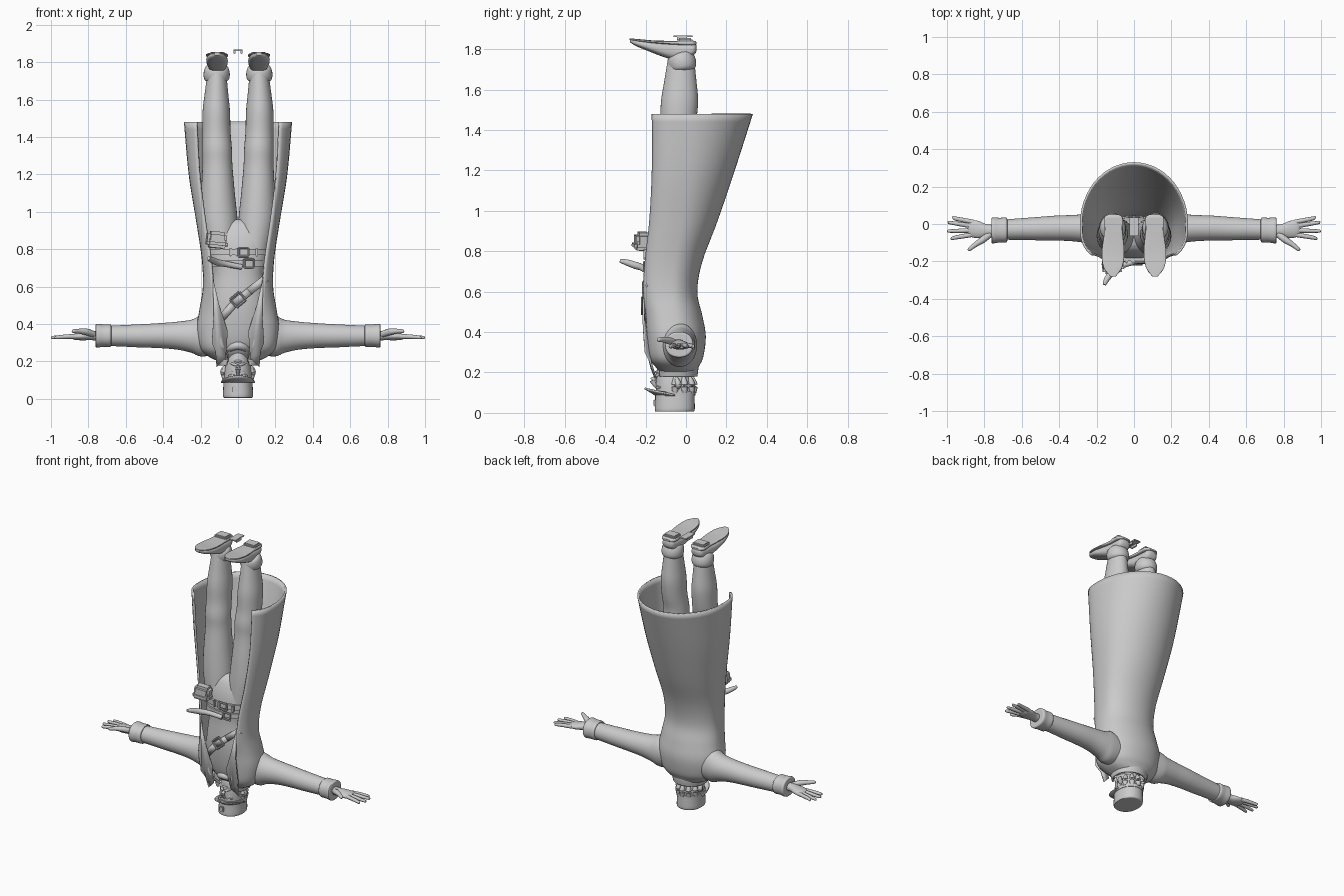
import bpy, bmesh, math
from mathutils import Vector, Matrix

def finish(name, bm, mirror=False, thick=0, angle=40):
    bmesh.ops.recalc_face_normals(bm, faces=bm.faces)
    me = bpy.data.meshes.new(name)
    bm.to_mesh(me); bm.free()
    ob = bpy.data.objects.new(name, me)
    bpy.context.collection.objects.link(ob)
    if thick:
        s = ob.modifiers.new("thickness", 'SOLIDIFY'); s.thickness = thick; s.offset = 0
    if mirror:
        ob.modifiers.new("mirror", 'MIRROR')
    bpy.ops.object.select_all(action='DESELECT')
    ob.select_set(True); bpy.context.view_layer.objects.active = ob
    bpy.ops.object.shade_smooth_by_angle(angle=math.radians(angle))
    return ob

def smooth_rows(rows, k=4):
    """Catmull-Rom interpolation of rows of numbers."""
    out = []
    for i in range(len(rows) - 1):
        a, b, c, d = rows[max(i-1, 0)], rows[i], rows[i+1], rows[min(i+2, len(rows)-1)]
        for j in range(k):
            t = j / k
            out.append([.5*(2*q + (r-p)*t + (2*p-5*q+4*r-s)*t*t + (3*q-p-3*r+s)*t**3)
                        for p, q, r, s in zip(a, b, c, d)])
    return out + [list(rows[-1])]

def skin(bm, rings, closed=True):
    vs = [[bm.verts.new(p) for p in r] for r in rings]
    n = len(vs[0])
    for a, b in zip(vs, vs[1:]):
        for i in range(n if closed else n-1):
            j = (i+1) % n
            bm.faces.new((a[i], a[j], b[j], b[i]))
    if closed:
        bm.faces.new(vs[0]); bm.faces.new(vs[-1])

def loft(name, axis, rows, n=2, mirror=False, k=4, sides=32):
    """rows: position on axis, two centre coords, two radii (remaining axes in order)."""
    bm, rings = bmesh.new(), []
    for p, c1, c2, r1, r2 in smooth_rows(rows, k):
        ring = []
        for i in range(sides):
            a = 2*math.pi*i/sides
            c, s = math.cos(a), math.sin(a)
            q = [c1 + r1*math.copysign(abs(c)**(2/n), c), c2 + r2*math.copysign(abs(s)**(2/n), s)]
            q.insert('xyz'.index(axis), p)
            ring.append(q)
        rings.append(ring)
    skin(bm, rings)
    return finish(name, bm, mirror)

def tube(name, pts, mirror=False, sides=16, k=4):
    """pts: x, y, z, radius along a path."""
    rows, bm, rings = smooth_rows(pts, k), bmesh.new(), []
    for i, r in enumerate(rows):
        d = Vector(rows[min(i+1, len(rows)-1)][:3]) - Vector(rows[max(i-1, 0)][:3])
        q = d.to_track_quat('Z', 'Y')
        rings.append([Vector(r[:3]) + q @ Vector((r[3]*math.cos(2*math.pi*j/sides), r[3]*math.sin(2*math.pi*j/sides), 0))
                      for j in range(sides)])
    skin(bm, rings)
    return finish(name, bm, mirror)

def wrap(name, rows, thick=.012, seg=40):
    """Open-fronted cloth. rows: z, half width, front y, back y, opening half width, middle y."""
    bm, rings = bmesh.new(), []
    for z, w, yf, yb, g, ym in smooth_rows(rows, 5):
        b = (ym - yf) / (1 - (g/w)**3)**(1/3)
        a0 = math.acos(min(1, (g/w)**1.5))
        half = []
        for i in range(seg//2 + 1):
            a = -a0 + (a0 + math.pi/2) * i / (seg//2)
            c, s = max(0, math.cos(a)), math.sin(a)
            half.append((w*c**(2/3), ym - b*abs(s)**(2/3), z) if s < 0 else (w*c, ym + (yb-ym)*s, z))
        rings.append(half + [(-x, y, zz) for x, y, zz in half[-2::-1]])
    skin(bm, rings, False)
    return finish(name, bm, thick=thick)

def box(name, loc, size, rot=(0, 0, 0), bevel=.008, mirror=False):
    bm = bmesh.new()
    bmesh.ops.create_cube(bm, size=1)
    bmesh.ops.scale(bm, vec=size, verts=bm.verts)
    bmesh.ops.bevel(bm, geom=bm.edges[:], offset=bevel, segments=2, affect='EDGES')
    R = Matrix.Rotation(rot[2], 4, 'Z') @ Matrix.Rotation(rot[1], 4, 'Y') @ Matrix.Rotation(rot[0], 4, 'X')
    bmesh.ops.transform(bm, matrix=Matrix.Translation(loc) @ R, verts=bm.verts)
    return finish(name, bm, mirror)

def plate(name, pts, thick=.01, mirror=False):
    bm = bmesh.new()
    bm.faces.new([bm.verts.new(p) for p in pts])
    return finish(name, bm, mirror, thick)

def buckle(name, loc, w, h, tilt=0):
    c, s = math.cos(tilt), math.sin(tilt)
    corners = [(-w, -h), (w, -h), (w, h), (-w, h)]
    P = [(loc[0]+c*a+s*b, loc[1], loc[2]-s*a+c*b) for a, b in corners]
    for i in range(4):
        tube(name, [(*P[i], .006), (*P[(i+1) % 4], .006)], sides=8, k=1)

# Long coat, open at the front, hem at the top
wrap("coat", [(1.48, .283, -.165, .325, .22, .0), (1.2, .258, -.165, .235, .205, -.01), (.95, .218, -.178, .15, .175, -.03),
              (.75, .188, -.2, .075, .145, -.06), (.6, .182, -.208, .05, .13, -.07), (.48, .2, -.195, .075, .12, -.06),
              (.38, .215, -.19, .092, .1, -.05), (.28, .2, -.18, .08, .075, -.05), (.235, .16, -.15, .06, .06, -.045),
              (.205, .1, -.12, .045, .05, -.04)])
# Turned collar and lapels
wrap("collar", [(.27, .11, -.13, .05, .06, -.04), (.22, .11, -.13, .055, .055, -.04), (.18, .1, -.125, .05, .06, -.04)])
plate("lapel", [(.135, -.212, .65), (.1, -.212, .5), (.055, -.205, .36), (.065, -.17, .22), (.115, -.15, .17),
                (.12, -.175, .25), (.14, -.2, .3), (.13, -.21, .45)], mirror=True)

# Torso with waistcoat and shirt, hips
loft("torso", 'z', [(.2, 0, -.05, .05, .05), (.26, 0, -.055, .1, .095), (.35, 0, -.055, .16, .125), (.5, 0, -.07, .16, .127),
                    (.65, 0, -.075, .14, .115), (.72, 0, -.08, .15, .11)], 2.3)
loft("hips", 'z', [(.66, 0, -.075, .14, .108), (.75, 0, -.075, .16, .112), (.85, 0, -.07, .175, .105),
                   (.93, 0, -.065, .14, .08), (.96, 0, -.06, .08, .05)], 2.3)
# Legs
loft("leg", 'z', [(.8, .085, -.07, .085, .098), (.95, .1, -.065, .098, .1), (1.1, .107, -.06, .09, .095),
                  (1.25, .11, -.055, .08, .085), (1.34, .112, -.055, .079, .085), (1.43, .115, -.04, .075, .088),
                  (1.54, .116, -.032, .073, .092), (1.64, .115, -.028, .062, .08), (1.75, .113, -.025, .05, .065)], mirror=True)
# Boots
tube("boot_cuff", [(.114, -.012, 1.695, .05), (.114, -.014, 1.71, .066), (.114, -.022, 1.74, .07),
                   (.114, -.03, 1.77, .062), (.114, -.034, 1.782, .045)], True, 28)
loft("boot_foot", 'y', [(.052, .11, 1.805, .02, .014), (.04, .11, 1.8, .04, .028), (0, .11, 1.79, .047, .04),
                        (-.06, .11, 1.79, .05, .042), (-.12, .111, 1.8, .056, .035), (-.19, .113, 1.817, .056, .025),
                        (-.25, .112, 1.833, .04, .016), (-.278, .112, 1.842, .014, .007)], 2.5, True)
loft("boot_sole", 'y', [(.052, .11, 1.83, .025, .006), (.03, .11, 1.831, .05, .012), (-.05, .11, 1.832, .05, .01),
                        (-.15, .112, 1.836, .06, .007), (-.23, .113, 1.844, .05, .006), (-.28, .112, 1.85, .015, .004)], 4, True)
box("boot_heel", (.11, -.005, 1.843), (.09, .075, .025), mirror=True)
# Small loose bracket between the boots
box("bracket_bar", (0, -.015, 1.864), (.05, .1, .008), bevel=.002)
box("bracket_foot", (.018, -.02, 1.853), (.01, .05, .018), bevel=.002, mirror=True)

# Sleeves with deep cuffs
loft("sleeve", 'x', [(.12, -.03, .335, .08, .1), (.2, -.03, .335, .085, .108), (.25, -.025, .335, .078, .088), (.33, -.022, .338, .07, .074),
                     (.43, -.022, .338, .066, .066), (.52, -.025, .337, .062, .062), (.6, -.027, .337, .058, .058),
                     (.69, -.03, .337, .054, .054)], mirror=True)
loft("sleeve_cuff", 'x', [(.678, -.032, .338, .05, .048), (.682, -.032, .338, .066, .06), (.72, -.033, .338, .066, .06),
                          (.758, -.034, .338, .069, .063), (.762, -.034, .338, .05, .045)], 2.2, True)
# Hands
loft("palm", 'x', [(.74, -.035, .338, .03, .027), (.79, -.035, .338, .034, .024), (.83, -.03, .335, .046, .022),
                   (.87, -.025, .333, .045, .018), (.888, -.023, .332, .034, .011)], mirror=True)
for i, (y0, x1, y1) in enumerate([(.01, .972, .036), (-.012, .995, .008), (-.034, .998, -.038), (-.056, .98, -.078)]):
    tube("finger", [(.86, y0, .334, .013), (.91, (y0*.6+y1*.4), .333, .012), (.955, (y0*.25+y1*.75), .33, .0105),
                    (x1-.005, y1, .328, .008), (x1, y1, .328, .003)], True, 12)
tube("thumb", [(.77, -.055, .345, .017), (.81, -.085, .358, .018), (.85, -.112, .362, .013), (.88, -.135, .362, .01),
               (.888, -.14, .362, .003)], True, 12)

# Head, neck and face
loft("neck", 'z', [(.17, 0, -.035, .05, .055), (.23, 0, -.04, .055, .058), (.3, 0, -.045, .07, .06)])
loft("head", 'z', [(.248, 0, -.11, .022, .026), (.238, 0, -.1, .038, .042), (.205, 0, -.075, .058, .07), (.165, 0, -.06, .069, .088),
                   (.12, 0, -.055, .074, .093), (.07, 0, -.055, .074, .093)], 2.2)
tube("nose", [(0, -.145, .125, .007), (0, -.16, .148, .011), (0, -.166, .163, .013), (0, -.148, .172, .009)], sides=12)
tube("moustache", [(.004, -.152, .18, .006), (.02, -.145, .184, .008), (.042, -.125, .192, .004)], True, 10)
tube("eyebrow", [(.01, -.145, .128, .004), (.03, -.141, .123, .006), (.05, -.125, .128, .004)], True, 10)
tube("lower_lip", [(-.02, -.139, .201, .004), (0, -.147, .202, .007), (.02, -.139, .201, .004)], sides=10)
tube("ear", [(.066, -.045, .125, .012), (.079, -.038, .138, .016), (.078, -.043, .158, .013), (.066, -.05, .175, .007)], True, 12)
for side in (-1, 1):
    bm = bmesh.new()
    bmesh.ops.create_uvsphere(bm, u_segments=12, v_segments=8, radius=.012, matrix=Matrix.Translation((side*.029, -.132, .14)))
    finish("eye", bm)
# Hair locks behind the head
for i in range(7):
    a = math.radians(-6 + 32*i)
    tube("hair_lock", [(.07*math.cos(a), -.045+.083*math.sin(a), .1, .014), (.072*math.cos(a), -.045+.085*math.sin(a), .14, .018),
                       (.064*math.cos(a), -.045+.075*math.sin(a), .18, .008)], sides=10)
# Cap: crown, band and peak
loft("cap_crown", 'z', [(.006, 0, -.06, .07, .085), (.012, 0, -.056, .08, .098), (.06, 0, -.055, .079, .098),
                        (.105, 0, -.055, .077, .097)], 2.2)
loft("cap_band", 'z', [(.085, 0, -.055, .081, .101), (.108, 0, -.055, .081, .101)], 2.2, k=1)
box("cap_badge", (-.015, -.155, .05), (.03, .012, .035), bevel=.004)
bm = bmesh.new()
skin(bm, [[((.078+.012*t)*math.cos(a), -.055 + (.094+.056*t)*math.sin(a), .088 + .034*t*abs(math.sin(a)))
           for a in [math.pi*(1+i/24) for i in range(25)]] for t in (0, .33, .67, 1)], False)
finish("cap_peak", bm, thick=.008)

# Belts at the waist
for z, w in ((.725, .157), (.785, .168)):
    loft("belt", 'z', [(z-.016, 0, -.078, w, .122), (z+.016, 0, -.078, w, .122)], 2.3, k=1)
buckle("belt_buckle", (.03, -.205, .785), .026, .022)
buckle("belt_buckle", (.06, -.207, .725), .026, .022)
for x in (-.04, -.005, .1):
    box("belt_loop", (x, -.2, .785), (.015, .02, .046), bevel=.004)
# Belt pouch with flap
box("pouch", (-.115, -.215, .85), (.105, .075, .09), (0, .1, .15), .016)
box("pouch_flap", (-.113, -.225, .83), (.115, .075, .045), (0, .1, .15), .014)
# Weapon grip pushed through the belt
tube("grip", [(.02, -.2, .705, .014), (-.06, -.22, .72, .016), (-.11, -.25, .73, .018), (-.145, -.295, .745, .015),
              (-.158, -.325, .752, .009)])
# Chest strap and buckle
strap = [(.15, -.195, .645), (.06, -.208, .575), (-.02, -.21, .51), (-.09, -.2, .43)]
for a, b in zip(strap, strap[1:]):
    plate("chest_strap", [(a[0]-.013, a[1], a[2]+.016), (a[0]+.013, a[1], a[2]-.016),
                          (b[0]+.013, b[1], b[2]-.016), (b[0]-.013, b[1], b[2]+.016)], .012)
buckle("strap_buckle", (0, -.217, .53), .032, .028, -.7)
# Scarf at the throat
tube("scarf", [(-.065, -.1, .26, .016), (-.035, -.145, .275, .02), (0, -.16, .285, .022), (.035, -.145, .275, .02), (.065, -.1, .26, .016)])
